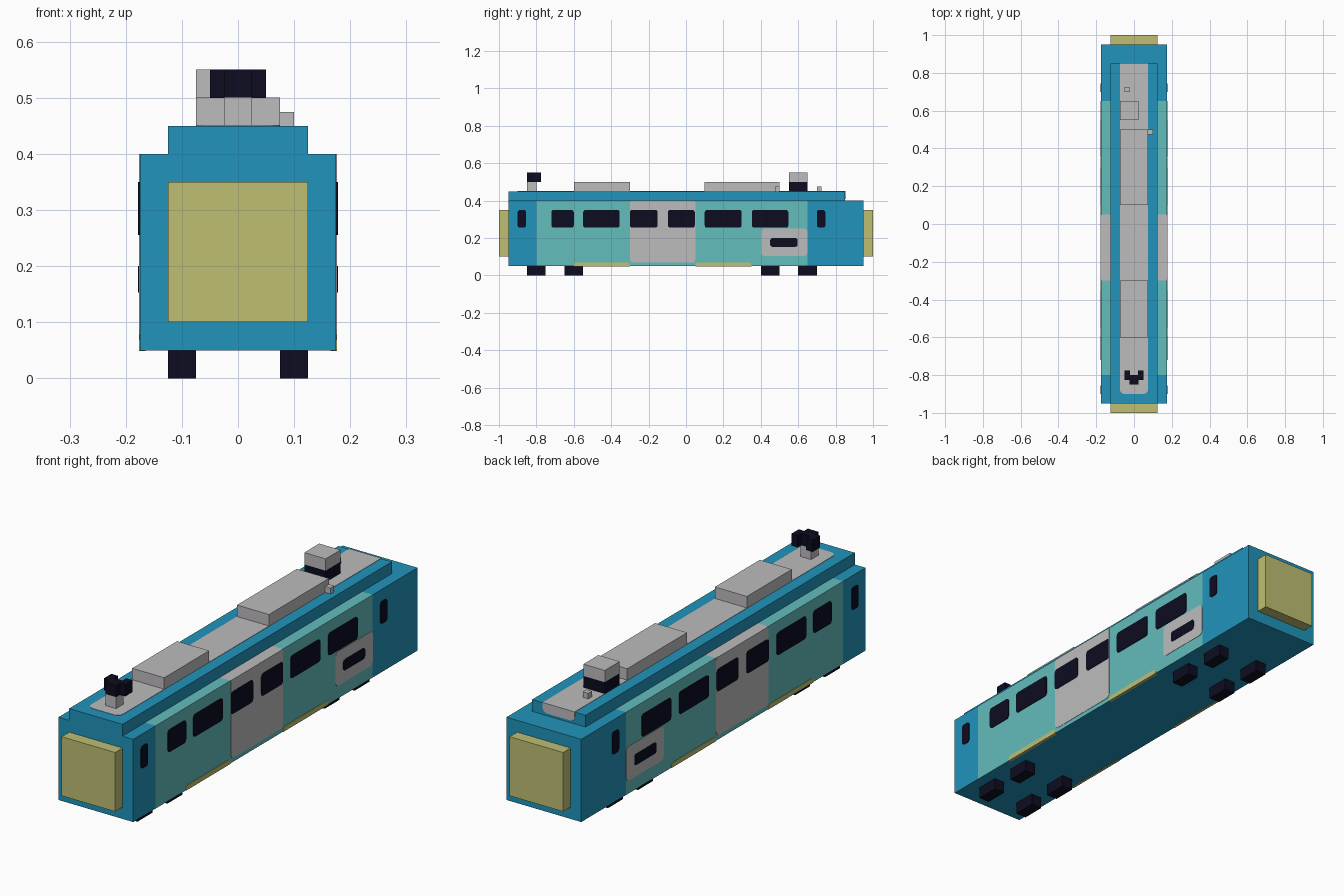
import bpy, bmesh, math

cube = bpy.data.objects.get("Cube")
if cube:
    bpy.data.objects.remove(cube, do_unlink=True)


def material(name, rgb):
    m = bpy.data.materials.new(name)
    m.use_nodes = True
    m.diffuse_color = (*rgb, 1)
    m.node_tree.nodes["Principled BSDF"].inputs["Base Color"].default_value = (*rgb, 1)
    return m


BLUE = material("blue", (0.0152, 0.296, 0.497))
TEAL = material("teal", (0.125, 0.509, 0.509))
GREY = material("light grey", (0.515, 0.503, 0.515))
YELLOW = material("pale yellow", (0.521, 0.521, 0.174))
DARK = material("dark navy", (0.0037, 0.0037, 0.0144))


def finish(name, bm, *mats):
    bmesh.ops.recalc_face_normals(bm, faces=bm.faces)
    me = bpy.data.meshes.new(name)
    bm.to_mesh(me)
    bm.free()
    for m in mats:
        me.materials.append(m)
    ob = bpy.data.objects.new(name, me)
    bpy.context.collection.objects.link(ob)
    return ob


def box_mesh(x, y, z):
    bm = bmesh.new()
    bmesh.ops.create_cube(bm, size=1)
    for v in bm.verts:
        v.co = [a + (b - a) * (c + 0.5) for (a, b), c in zip((x, y, z), v.co)]
    return bm


def box(name, x, y, z, mat):
    return finish(name, box_mesh(x, y, z), mat)


def plate(name, u, v, radii, place, mat):
    """Thin rounded plate; radii run from low-u low-v corner anticlockwise."""
    pts = []
    corners = [(u[0], v[0], 1, 1), (u[1], v[0], -1, 1), (u[1], v[1], -1, -1), (u[0], v[1], 1, -1)]
    for i, ((cu, cv, su, sv), r) in enumerate(zip(corners, radii)):
        for k in range(4 if r else 1):
            a = math.pi + math.pi / 2 * (i + k / 3)
            pts.append((cu + r * (su + math.cos(a)), cv + r * (sv + math.sin(a))) if r else (cu, cv))
    bm = bmesh.new()
    low, high = [[bm.verts.new(place(p, q, d)) for p, q in pts] for d in (0, 1)]
    bm.faces.new(low)
    bm.faces.new(high)
    for i in range(len(pts)):
        j = (i + 1) % len(pts)
        bm.faces.new((low[i], low[j], high[j], high[i]))
    return finish(name, bm, mat)


# Carriage body, cut along its length so the sides and ledges can be coloured
bm = box_mesh((-0.175, 0.175), (-0.95, 0.95), (0.05, 0.4))
for y in (-0.8, -0.3, 0.05, 0.65):
    bmesh.ops.bisect_plane(bm, geom=bm.verts[:] + bm.edges[:] + bm.faces[:],
                           plane_co=(0, y, 0), plane_no=(0, 1, 0))
bm.normal_update()
for f in bm.faces:
    y = f.calc_center_median().y
    if -0.8 < y < 0.65 and abs(f.normal.y) < 0.5 and f.normal.z > -0.5:
        f.material_index = 2 if f.normal.z > 0.5 and -0.3 < y < 0.05 else 1
finish("body", bm, BLUE, TEAL, GREY)

# Raised roof with its walkway running over the rear edge
box("roof", (-0.125, 0.125), (-0.95, 0.85), (0.4, 0.45), BLUE)
plate("roof_walkway", (-0.075, 0.075), (-0.9, 0.85), (0.025, 0.025, 0, 0),
      lambda u, v, d: (u, v, 0.449 + 0.0025 * d), GREY)
plate("roof_walkway_end", (-0.075, 0.075), (0.41, 0.4515), (0.02, 0.02, 0, 0),
      lambda u, v, d: (u, 0.849 + 0.0025 * d, v), GREY)

# End gangways
for name, y in (("front_gangway", (-1, -0.95)), ("rear_gangway", (0.95, 1))):
    box(name, (-0.125, 0.125), y, (0.1, 0.35), YELLOW)

# Rooftop equipment
box("front_roof_unit", (-0.075, 0.075), (-0.6, -0.3), (0.45, 0.5), GREY)
box("rear_roof_unit", (-0.075, 0.075), (0.1, 0.5), (0.45, 0.5), GREY)
box("vent_base", (-0.075, 0.025), (0.55, 0.65), (0.45, 0.5), DARK)
box("vent_cap", (-0.075, 0.025), (0.55, 0.65), (0.5, 0.55), GREY)
box("side_stud", (0.075, 0.1), (0.475, 0.5), (0.45, 0.475), GREY)
box("rear_stud", (-0.05, -0.025), (0.7, 0.725), (0.45, 0.475), GREY)
box("horn_post", (-0.025, 0.025), (-0.85, -0.8), (0.45, 0.5), GREY)
box("horn_centre", (-0.025, 0.025), (-0.85, -0.8), (0.5, 0.55), DARK)

WINDOWS = [(-0.9, -0.855), (-0.72, -0.6), (-0.55, -0.355), (-0.3, -0.152),
           (-0.097, 0.047), (0.1, 0.297), (0.352, 0.547), (0.7, 0.745)]

for side, s in (("left", 1), ("right", -1)):
    def on_side(height):
        return lambda u, v, d: (s * (0.174 + (0.001 + height) * d), u, v)

    # Door panel, equipment panel and its slot
    plate(side + "_door_panel", (-0.3, 0.05), (0.068, 0.4), (0.02, 0.02, 0.01, 0.01),
          on_side(0.0015), GREY)
    plate(side + "_equipment_panel", (0.4, 0.65), (0.105, 0.25), (0.018,) * 4,
          on_side(0.0015), GREY)
    plate(side + "_equipment_slot", (0.45, 0.597), (0.153, 0.2), (0.012,) * 4,
          on_side(0.003), DARK)

    # Windows
    for i, y in enumerate(WINDOWS):
        plate(f"{side}_window_{i + 1}", y, (0.255, 0.35), (0.012,) * 4, on_side(0.003), DARK)

    # Yellow sill strips, wrapped just under the bottom edge
    for i, y in enumerate(((-0.6, -0.3), (0.05, 0.35))):
        plate(f"{side}_sill_{i + 1}", y, (0.049, 0.07), (0, 0, 0.015, 0.015),
              on_side(0.0015), YELLOW)
        plate(f"{side}_sill_underside_{i + 1}", y, (0.165, 0.175), (0,) * 4,
              lambda u, v, d: (s * v, u, 0.051 - 0.0025 * d), YELLOW)

    # Horn ears
    box(side + "_horn", sorted((s * 0.02, s * 0.05)), (-0.825, -0.775), (0.5, 0.55), DARK)

    # Wheels
    for i, y in enumerate((-0.8, -0.6, 0.45, 0.65)):
        box(f"{side}_wheel_{i + 1}", sorted((s * 0.075, s * 0.125)),
            (y - 0.05, y + 0.05), (0, 0.05), DARK)
